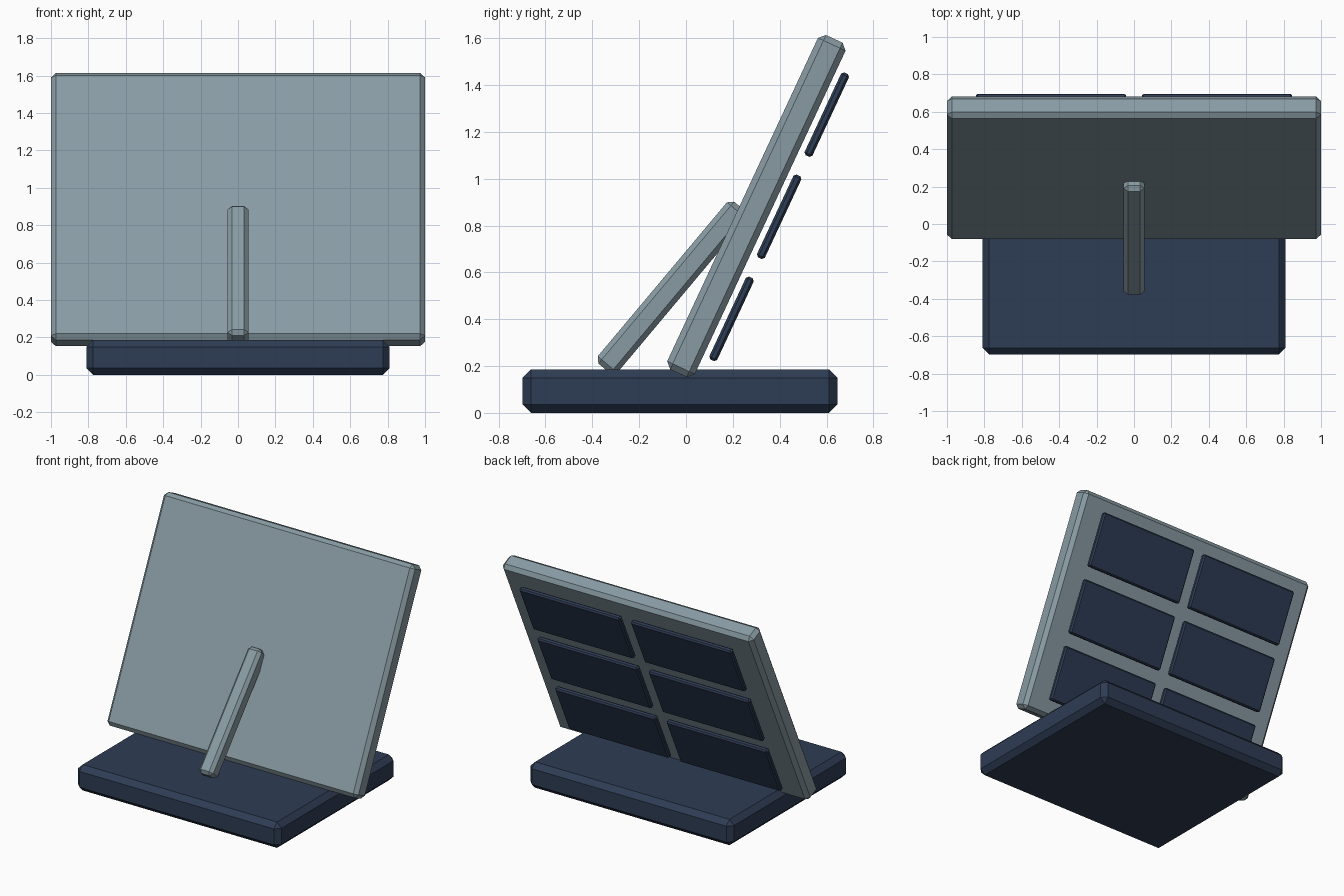
import bpy, bmesh
from math import radians
from mathutils import Matrix

if "Cube" in bpy.data.objects:
    bpy.data.objects.remove(bpy.data.objects["Cube"])


def material(name, rgb):
    m = bpy.data.materials.new(name)
    m.diffuse_color = (*rgb, 1)
    m.use_nodes = True
    m.node_tree.nodes["Principled BSDF"].inputs["Base Color"].default_value = m.diffuse_color
    return m


NAVY = material("navy", (0.027, 0.045, 0.088))
STEEL = material("steel", (0.25, 0.33, 0.37))


def slab(name, x, n, u, bevel, mat, tilt=0):
    """Chamfered box from ranges along x, its thickness and its length, leaning back by tilt."""
    bm = bmesh.new()
    bmesh.ops.create_cube(bm, size=1)
    ranges = (x, n, u)
    for v in bm.verts:
        v.co = [(a + b) / 2 + c * (b - a) for (a, b), c in zip(ranges, v.co)]
    bmesh.ops.bevel(bm, geom=bm.edges[:], offset=bevel, segments=1,
                    profile=0.5, affect='EDGES')
    bm.transform(Matrix.Rotation(-radians(tilt), 4, 'X'))
    me = bpy.data.meshes.new(name)
    bm.to_mesh(me)
    bm.free()
    me.materials.append(mat)
    ob = bpy.data.objects.new(name, me)
    bpy.context.collection.objects.link(ob)
    return ob


# Base plate
slab("base", (-0.81, 0.81), (-0.698, 0.647), (0, 0.186), 0.036, NAVY)

# Leaning panel
slab("panel", (-1, 1), (-0.166, -0.036), (0.14, 1.715), 0.026, STEEL, 25)

# Prop strut in front of the panel
slab("strut", (-0.055, 0.055), (-0.444, -0.335), (-0.079, 0.823), 0.022, STEEL, 40)

# Grid of tiles floating just off the rear of the panel
for row in range(3):
    mid = 0.446 + 0.481 * row
    for side, x in (("left", (-0.846, -0.042)), ("right", (0.042, 0.846))):
        slab(f"tile_{side}_{row + 1}", x, (-0.012, 0.025),
             (mid - 0.195, mid + 0.195), 0.01, NAVY, 25)
